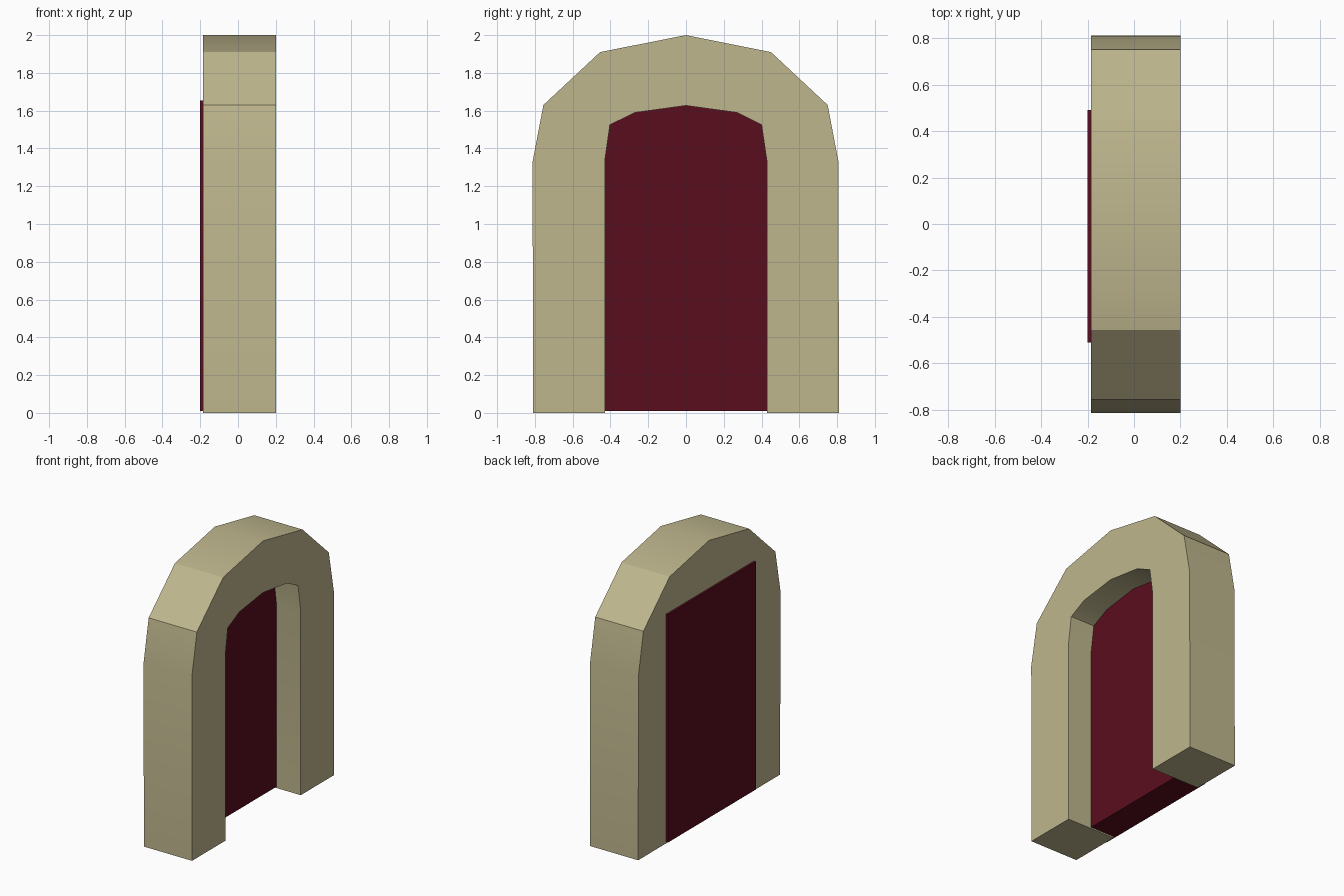
import bpy, bmesh
from math import radians

if "Cube" in bpy.data.objects:
    bpy.data.objects.remove(bpy.data.objects["Cube"])


def material(name, color):
    m = bpy.data.materials.new(name)
    m.diffuse_color = (*color, 1)
    m.use_nodes = True
    m.node_tree.nodes["Principled BSDF"].inputs["Base Color"].default_value = m.diffuse_color
    return m


def extrude_profile(name, profile, x0, x1, mat):
    """Extrude a closed (y, z) outline along x."""
    bm = bmesh.new()
    face = bm.faces.new([bm.verts.new((x0, y, z)) for y, z in profile])
    ext = bmesh.ops.extrude_face_region(bm, geom=[face])
    verts = [v for v in ext["geom"] if isinstance(v, bmesh.types.BMVert)]
    bmesh.ops.translate(bm, verts=verts, vec=(x1 - x0, 0, 0))
    bmesh.ops.recalc_face_normals(bm, faces=bm.faces[:])
    mesh = bpy.data.meshes.new(name)
    bm.to_mesh(mesh)
    bm.free()
    mesh.materials.append(mat)
    obj = bpy.data.objects.new(name, mesh)
    bpy.context.collection.objects.link(obj)
    return obj


stone = material("sandstone", (0.52, 0.47, 0.27))
red = material("dark_red", (0.10, 0.004, 0.012))

# Stone arch: outer outline left to right, then the opening back again
outer = [(-0.81, 0), (-0.812, 1.33), (-0.755, 1.63), (-0.455, 1.91), (0, 2),
         (0.45, 1.91), (0.75, 1.63), (0.807, 1.33), (0.81, 0)]
inner = [(0.43, 0), (0.428, 1.335), (0.40, 1.525), (0.27, 1.59), (0, 1.627),
         (-0.27, 1.59), (-0.403, 1.525), (-0.43, 1.335), (-0.43, 0)]
arch = extrude_profile("stone_arch", outer + inner, -0.185, 0.2, stone)

# Door slab: half the arch depth, overlapping into the legs and top
slab = [(-0.51, 0.01), (-0.51, 1.655), (0.49, 1.655), (0.49, 0.01)]
extrude_profile("door_panel", slab, -0.2, 0.007, red)

# Soften only the shallow facets of the arch
bpy.context.view_layer.objects.active = arch
arch.select_set(True)
bpy.ops.object.shade_smooth_by_angle(angle=radians(31))
